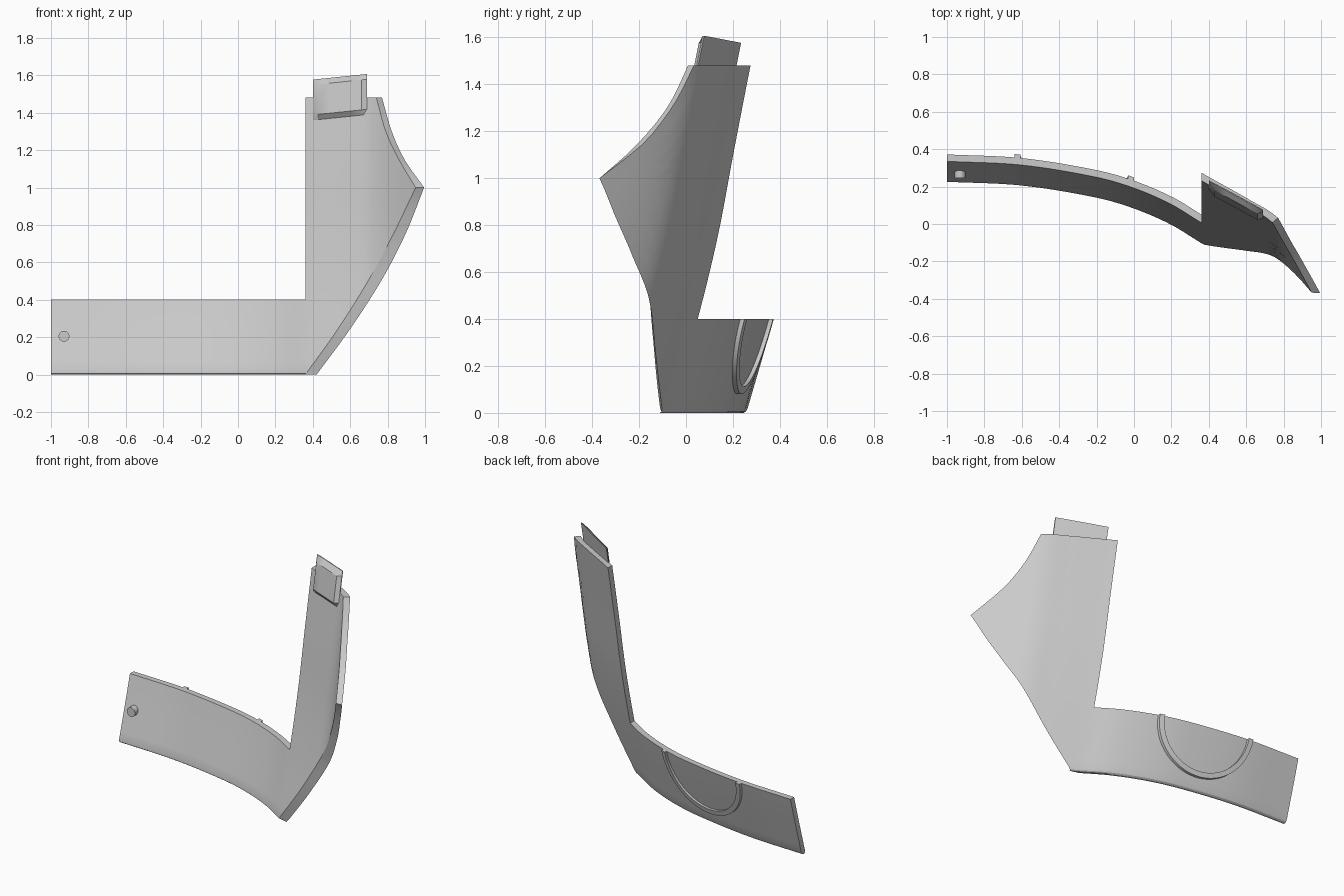
import bpy, bmesh
from math import sin, cos, pi, hypot
from mathutils import Vector

cube = bpy.data.objects.get("Cube")
if cube:
    bpy.data.objects.remove(cube, do_unlink=True)

grey = bpy.data.materials.new("plain_grey")
grey.use_nodes = True
grey.diffuse_color = (0.6, 0.6, 0.6, 1)
grey.node_tree.nodes["Principled BSDF"].inputs["Base Color"].default_value = (0.6, 0.6, 0.6, 1)


def spline(points):
    """Smooth function through a few points."""
    n = len(points)
    def slope(k):
        a, b = points[max(k - 1, 0)], points[min(k + 1, n - 1)]
        return (b[1] - a[1]) / (b[0] - a[0])
    def f(v):
        k = 0
        while k < n - 2 and v > points[k + 1][0]:
            k += 1
        (a, p), (b, q) = points[k], points[k + 1]
        w, t = b - a, (v - a) / (b - a)
        if t < 0 or t > 1:
            return p + (q - p) * t
        m0, m1 = slope(k) * w, slope(k + 1) * w
        return (p + m0 * t + (3 * (q - p) - 2 * m0 - m1) * t ** 2
                + (2 * (p - q) + m0 + m1) * t ** 3)
    return f


def finish(obj):
    obj.data.materials.append(grey)
    bpy.ops.object.select_all(action='DESELECT')
    obj.select_set(True)
    bpy.context.view_layer.objects.active = obj
    bpy.ops.object.shade_smooth_by_angle(angle=0.5)


def shell(name, cells, front, back):
    """Closed slab between two point functions over a set of grid cells."""
    bm = bmesh.new()
    verts = {}
    def v(side, key):
        if (side, key) not in verts:
            verts[side, key] = bm.verts.new((front, back)[side](*key))
        return verts[side, key]
    edges = set()
    for i, j in cells:
        ring = [(i, j), (i + 1, j), (i + 1, j + 1), (i, j + 1)]
        bm.faces.new([v(0, k) for k in ring])
        bm.faces.new([v(1, k) for k in reversed(ring)])
        edges.update(zip(ring, ring[1:] + ring[:1]))
    for a, b in sorted(edges):
        if (b, a) not in edges:
            bm.faces.new([v(0, b), v(0, a), v(1, a), v(1, b)])
    bmesh.ops.remove_doubles(bm, verts=bm.verts, dist=0.0005)
    bmesh.ops.recalc_face_normals(bm, faces=bm.faces)
    mesh = bpy.data.meshes.new(name)
    bm.to_mesh(mesh)
    bm.free()
    obj = bpy.data.objects.new(name, mesh)
    bpy.context.collection.objects.link(obj)
    finish(obj)


# Curved surface: plan curve plus backward lean
plan = spline([(-1, .22), (-.6, .2), (-.2, .135), (0, .077), (.2, -.01), (.36, -.108),
               (.6, -.243), (.74, -.332), (.85, -.465), (.95, -.615), (1, -.695)])
lean = spline([(0, 0), (.4, .115), (.75, .2), (1.12, .27), (1.48, .34), (1.7, .385)])


def front_y(x, z):
    return plan(x) + lean(z)


def back_y(x, z):
    s = (plan(x + .01) - plan(x - .01)) / .02
    return front_y(x, z) + .037 * hypot(1, s)


# Outer rim of the upright, with a sharp point at z = 1
def rim(low, high):
    lo, hi = spline(low), spline(high)
    return lambda z: lo(z) if z <= 1 else hi(z)


front_rim = rim([(0, .36), (.23, .525), (.5, .695), (.75, .83), (1, .95)],
                [(1, .95), (1.15, .86), (1.3, .79), (1.48, .74)])
back_rim = rim([(0, .42), (.23, .59), (.5, .765), (.75, .895), (1, .995)],
               [(1, .995), (1.15, .89), (1.3, .822), (1.48, .77)])

# Panel: long lower arm and upright wing
INNER, LEFT, RIGHT = .36, 28, 12
rows = [0, .006, .02] + [.02 + .38 * k / 8 for k in range(1, 9)]
low_rows = len(rows) - 1
rows += [.4 + .6 * k / 12 for k in range(1, 13)]
rows += [1 + .48 * k / 10 for k in range(1, 11)]
round_off = {0: .014, 1: .004}


def panel_x(i, z, edge):
    if i < 0:
        return INNER + (1 + INNER) * i / LEFT
    return INNER + (edge(z) - INNER) * i / RIGHT


def panel_front(i, j):
    z = rows[j]
    x = panel_x(i, z, front_rim)
    return Vector((x, front_y(x, z) + round_off.get(j, 0), z))


def panel_back(i, j):
    z = rows[j]
    x = panel_x(i, z, back_rim)
    return Vector((x, back_y(x, z) - .8 * round_off.get(j, 0), z))


panel_cells = [(i, j) for i in range(-LEFT, RIGHT) for j in range(len(rows) - 1)
               if i >= 0 or j < low_rows]
shell("curved_panel", panel_cells, panel_front, panel_back)

# Raised tab with chamfered border at the top of the upright
tab_u = [0, .1, .3, .5, .7, .9, 1]
tab_v = [0, .13, .5, .87, 1]


def tab_point(i, j, lift):
    u, t = tab_u[i], tab_v[j]
    x = .4 + .29 * u
    z = 1.36 + .03 * u + .217 * t
    return Vector((x, front_y(x, z) - lift, z))


def tab_front(i, j):
    inside = 0 < i < len(tab_u) - 1 and 0 < j < len(tab_v) - 1
    return tab_point(i, j, .028 if inside else 0)


shell("top_tab", [(i, j) for i in range(6) for j in range(4)],
      tab_front, lambda i, j: tab_point(i, j, -.006))

# Half-round rib on the back of the arm
STEPS = 40


def rib_point(i, j, lift):
    a, r = pi * i / STEPS, .288 + .032 * j
    x, z = -.32 - r * cos(a), .4 - r * sin(a)
    return Vector((x, back_y(x, z) + lift, z))


shell("back_rib", [(i, 0) for i in range(STEPS)],
      lambda i, j: rib_point(i, j, -.01), lambda i, j: rib_point(i, j, .018))

# Small peg on the front of the arm end
bpy.ops.mesh.primitive_cylinder_add(vertices=32, radius=.029, depth=.05,
                                    location=(-.93, .27, .205), rotation=(pi / 2, 0, 0))
peg = bpy.context.object
peg.name = "front_peg"
finish(peg)
